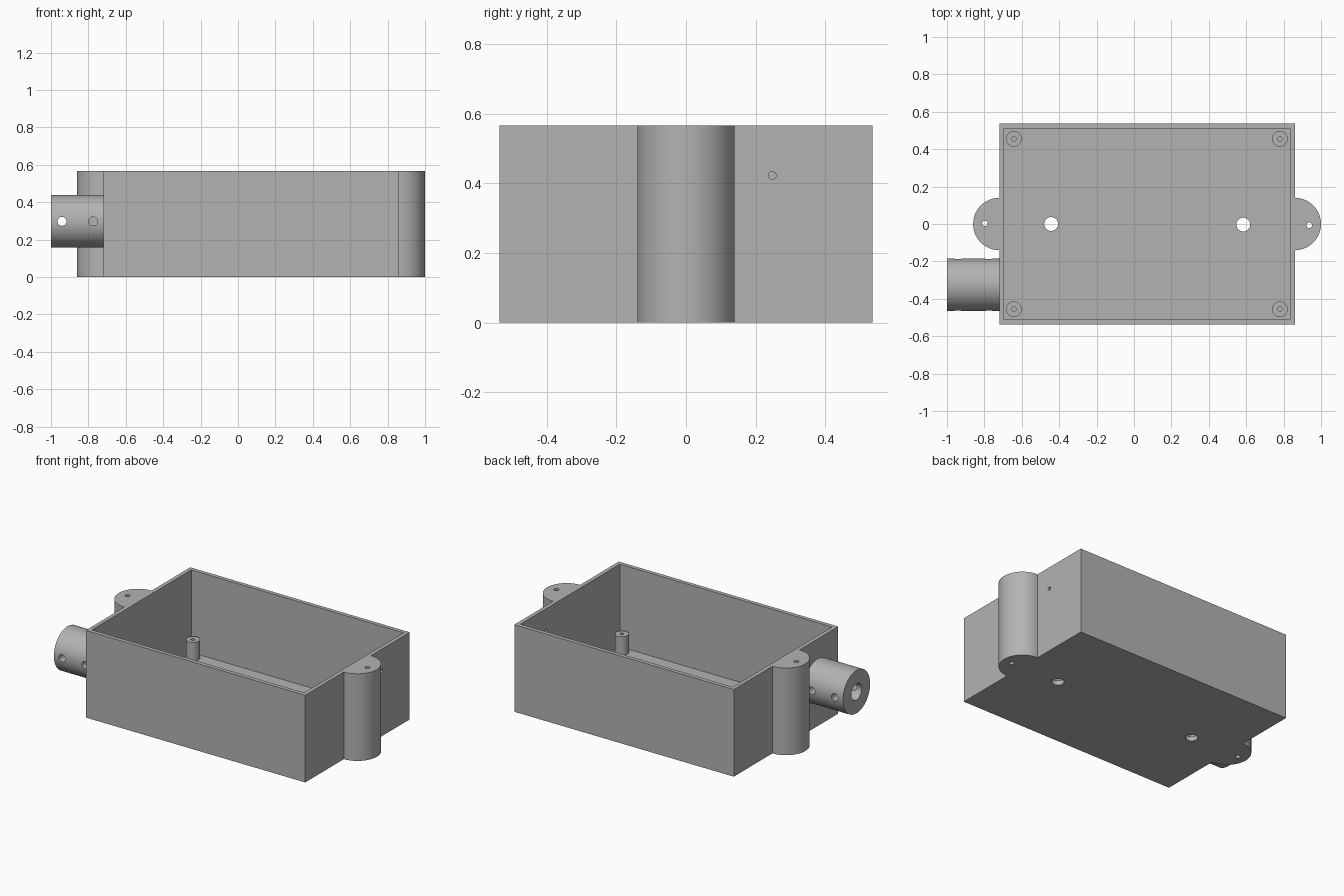
import bpy
from math import pi

old = bpy.data.objects.get("Cube")
if old:
    bpy.data.objects.remove(old, do_unlink=True)

grey = bpy.data.materials.new("plain grey")
grey.use_nodes = True
GREY = (0.45, 0.45, 0.45, 1)
grey.diffuse_color = GREY
grey.node_tree.nodes["Principled BSDF"].inputs["Base Color"].default_value = GREY

H = 0.567               # case height
X0, X1, Y = -0.72, 0.86, 0.537
WALL, FLOOR = 0.026, 0.03
AXES = {"x": (0, pi / 2, 0), "y": (pi / 2, 0, 0), "z": (0, 0, 0)}


def finish(name):
    ob = bpy.context.object
    ob.name = name
    ob.data.materials.append(grey)
    return ob


def box(name, lo, hi):
    bpy.ops.mesh.primitive_cube_add(size=1, location=[(a + b) / 2 for a, b in zip(lo, hi)])
    bpy.context.object.scale = [b - a for a, b in zip(lo, hi)]
    bpy.ops.object.transform_apply(location=False, rotation=False, scale=True)
    return finish(name)


def rod(name, centre, radius, length, axis="z", sides=32):
    bpy.ops.mesh.primitive_cylinder_add(vertices=sides, radius=radius, depth=length,
                                        location=centre, rotation=AXES[axis])
    return finish(name)


def combine(target, tool, operation):
    mod = target.modifiers.new(operation.lower(), "BOOLEAN")
    mod.operation, mod.solver, mod.object = operation, "EXACT", tool
    bpy.context.view_layer.objects.active = target
    bpy.ops.object.modifier_apply(modifier=mod.name)
    bpy.data.objects.remove(tool, do_unlink=True)


def smooth(ob):
    bpy.ops.object.select_all(action="DESELECT")
    ob.select_set(True)
    bpy.context.view_layer.objects.active = ob
    bpy.ops.object.shade_smooth_by_angle(angle=pi / 6)


SLEEVE_Y, SLEEVE_Z = -0.325, 0.298

# Open case with rounded mounting ears at both ends
case = box("case", (X0, -Y, 0), (X1, Y, H))
for x in (X0, X1):
    combine(case, rod("ear", (x, 0, H / 2), 0.14, H, sides=64), "UNION")
combine(case, box("cavity", (X0 + WALL, -Y + WALL, FLOOR), (X1 - WALL, Y - WALL, 1)), "DIFFERENCE")

# Screw holes through the ears, larger holes through the floor
for x, y, r in ((-0.797, 0.003, 0.015), (0.937, -0.007, 0.015),
                (-0.443, 0, 0.037), (0.584, -0.003, 0.037)):
    combine(case, rod("drill", (x, y, H / 2), r, 1), "DIFFERENCE")

# Small side hole and the cable opening behind the sleeve
combine(case, rod("drill", (X1, 0.248, 0.423), 0.011, 0.2, "x"), "DIFFERENCE")
combine(case, rod("drill", (X0, SLEEVE_Y, SLEEVE_Z), 0.053, 0.2, "x"), "DIFFERENCE")
smooth(case)

# Cable sleeve with a bore and two cross holes
sleeve = rod("cable_sleeve", (-0.86, SLEEVE_Y, SLEEVE_Z), 0.14, 0.28, "x", 64)
combine(sleeve, rod("bore", (-0.86, SLEEVE_Y, SLEEVE_Z), 0.053, 1, "x"), "DIFFERENCE")
for x in (-0.941, -0.775):
    combine(sleeve, rod("drill", (x, SLEEVE_Y, SLEEVE_Z), 0.024, 1, "y"), "DIFFERENCE")
smooth(sleeve)

# Hollow board posts in the four corners
TOP = 0.15
for side, x in (("right", -0.642), ("left", 0.78)):
    for end, y in (("front", -0.455), ("back", 0.455)):
        post = rod(f"{end}_{side}_post", (x, y, (FLOOR + TOP) / 2), 0.042, TOP - FLOOR)
        combine(post, rod("drill", (x, y, TOP), 0.012, 0.2), "DIFFERENCE")
        smooth(post)
